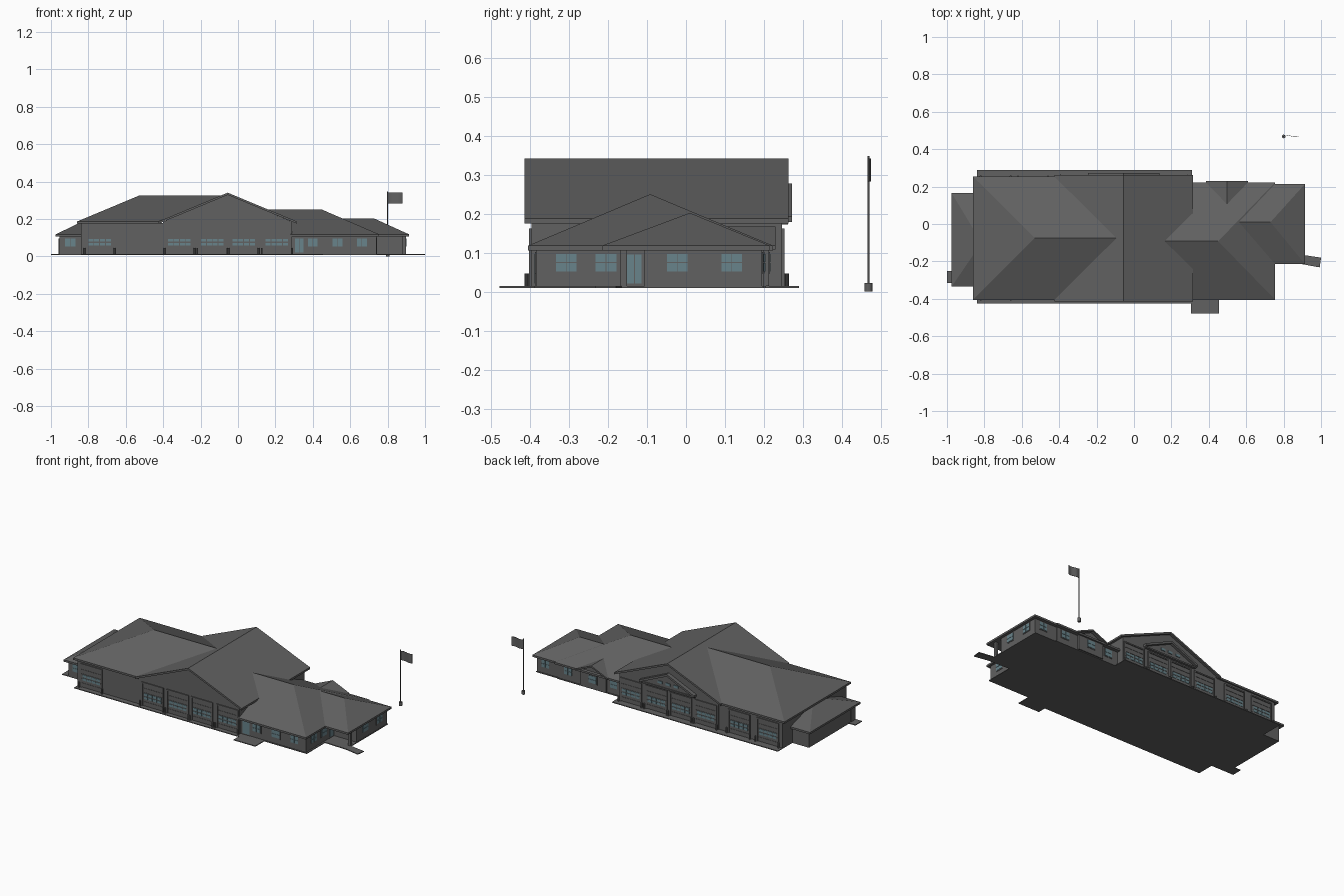
import bpy, bmesh, math

if "Cube" in bpy.data.objects:
    bpy.data.objects.remove(bpy.data.objects["Cube"])

def material(name, c):
    m = bpy.data.materials.new(name)
    m.diffuse_color = (*c, 1)
    m.use_nodes = True
    m.node_tree.nodes["Principled BSDF"].inputs["Base Color"].default_value = m.diffuse_color
    return m

GREY = material("dark_grey", (0.12, 0.12, 0.12))
GLASS = material("glass", (0.14, 0.23, 0.26))

def finish(name, bm, mat):
    bmesh.ops.recalc_face_normals(bm, faces=bm.faces)
    me = bpy.data.meshes.new(name)
    bm.to_mesh(me)
    bm.free()
    me.materials.append(mat)
    ob = bpy.data.objects.new(name, me)
    bpy.context.collection.objects.link(ob)
    return ob

def boxes(name, items, mat=GREY):
    """One object from (x0, x1, y0, y1, z0, z1) boxes."""
    bm = bmesh.new()
    for x0, x1, y0, y1, z0, z1 in items:
        vs = bmesh.ops.create_cube(bm, size=1)["verts"]
        for v in vs:
            v.co = ((x0 + x1) / 2 + v.co.x * (x1 - x0),
                    (y0 + y1) / 2 + v.co.y * (y1 - y0),
                    (z0 + z1) / 2 + v.co.z * (z1 - z0))
    return finish(name, bm, mat)

def prism(name, pts, vec, mat=GREY):
    """Flat outline extruded along a vector."""
    bm = bmesh.new()
    f = bm.faces.new([bm.verts.new(p) for p in pts])
    r = bmesh.ops.extrude_face_region(bm, geom=[f])
    vs = [g for g in r["geom"] if isinstance(g, bmesh.types.BMVert)]
    bmesh.ops.translate(bm, verts=vs, vec=vec)
    return finish(name, bm, mat)

def hip_roof(name, x0, x1, y0, y1, z, ra, rb, t=0.012):
    """Hip roof solid with a fascia of height t; ra and rb are the ridge ends."""
    bm = bmesh.new()
    c = [(x0, y0), (x1, y0), (x1, y1), (x0, y1)]
    lo = [bm.verts.new((x, y, z - t)) for x, y in c]
    hi = [bm.verts.new((x, y, z)) for x, y in c]
    a, b = bm.verts.new(ra), bm.verts.new(rb)
    bm.faces.new(lo)
    for i in range(4):
        j = (i + 1) % 4
        bm.faces.new((lo[i], lo[j], hi[j], hi[i]))
    for f in ((hi[0], hi[1], b, a), (hi[2], hi[3], a, b), (hi[1], hi[2], b), (hi[3], hi[0], a)):
        bm.faces.new(f)
    return finish(name, bm, GREY)

def gable_roof(name, cx, half, ze, zr, y0, y1, t=0.012):
    pts = [(cx - half, y0, ze), (cx, y0, zr), (cx + half, y0, ze),
           (cx + half, y0, ze - t), (cx, y0, zr - t), (cx - half, y0, ze - t)]
    return prism(name, pts, (0, y1 - y0, 0))

def gable_wall(name, cx, half, z0, ze, zr, y0, y1):
    pts = [(cx - half, y0, z0), (cx + half, y0, z0), (cx + half, y0, ze),
           (cx, y0, zr), (cx - half, y0, ze)]
    return prism(name, pts, (0, y1 - y0, 0))

def on_wall(side, plane, u0, u1, d, z0, z1):
    """Box standing out by d from a wall that faces the given side."""
    s = -1 if side in ("front", "left") else 1
    a, b = sorted((plane - s * 0.002, plane + s * d))
    return (u0, u1, a, b, z0, z1) if side in ("front", "back") else (a, b, u0, u1, z0, z1)

G = 0.014  # floor level

# Ground slab and pads
boxes("ground_slab", [(-0.84, 0.31, -0.425, 0.29, 0.009, G), (0.31, 0.75, -0.39, 0.205, 0.009, G),
                      (0.75, 0.90, -0.21, 0.2, 0.009, G), (-0.955, -0.84, -0.315, 0.145, 0.009, G)])
boxes("entry_pads", [(0.305, 0.455, -0.478, -0.385, 0.009, G), (-1.0, -0.95, -0.315, -0.25, 0.009, G)])
prism("porch_walk", [(0.76, -0.21, 0.009), (0.90, -0.215, 0.009), (0.993, -0.232, 0.009),
                     (1.0, -0.18, 0.009), (0.90, -0.165, 0.009), (0.76, -0.165, 0.009)], (0, 0, 0.005))

# Walls
boxes("main_walls", [(-0.84, 0.29, -0.393, 0.243, G, 0.178)])
gable_wall("garage_gable_walls", -0.055, 0.345, G, 0.185, 0.33, -0.397, 0.247)
boxes("right_wing_walls", [(0.28, 0.74, -0.385, 0.2, G, 0.108)])
boxes("far_wing_walls", [(0.70, 0.897, -0.107, 0.195, G, 0.108)])
boxes("left_annex_walls", [(-0.955, -0.82, -0.315, 0.145, G, 0.108)])
gable_wall("dormer_walls", 0.497, 0.09, G, 0.112, 0.153, 0.12, 0.213)

# Roofs
hip_roof("main_hip_roof", -0.86, -0.41, -0.405, 0.253, 0.187, (-0.53, -0.075, 0.325), (-0.08, -0.075, 0.325))
gable_roof("garage_gable_roof", -0.055, 0.37, 0.187, 0.341, -0.415, 0.263)
hip_roof("right_wing_roof", 0.28, 0.755, -0.405, 0.223, 0.118, (0.16, -0.092, 0.25), (0.45, -0.092, 0.25))
hip_roof("far_wing_roof", 0.60, 0.915, -0.215, 0.215, 0.118, (0.54, 0.01, 0.202), (0.73, 0.01, 0.202))
hip_roof("left_annex_roof", -0.975, -0.80, -0.335, 0.165, 0.118, (-0.815, -0.10, 0.195), (-0.80, -0.07, 0.195))
gable_roof("dormer_roof", 0.497, 0.113, 0.118, 0.167, 0.10, 0.23, 0.01)

# Decorative pediment over the rear doors
gable_wall("rear_pediment_wall", -0.055, 0.165, 0.18, 0.19, 0.262, 0.24, 0.255)
gable_roof("rear_pediment_roof", -0.055, 0.19, 0.193, 0.277, 0.24, 0.272, 0.014)
boxes("rear_pediment_sill", [(-0.24, 0.13, 0.24, 0.262, 0.172, 0.181)])
boxes("rear_pediment_vents", [(c - 0.015, c + 0.015, 0.25, 0.259, 0.2, 0.215) for c in (-0.11, -0.055, 0.0)], GLASS)

# Garage doors with frames, panels, window strips and bollards
frames, panels, panes, posts = [], [], [], []

def garage_door(side, plane, c, w=0.136, h=0.14):
    a, b, top = c - w / 2, c + w / 2, G + h
    frames.append(on_wall(side, plane, a - 0.008, a, 0.006, G, top + 0.008))
    frames.append(on_wall(side, plane, b, b + 0.008, 0.006, G, top + 0.008))
    frames.append(on_wall(side, plane, a, b, 0.006, top, top + 0.008))
    n = 5
    for i in range(n):
        panels.append(on_wall(side, plane, a, b, 0.002, G + h * i / n + 0.001, G + h * (i + 1) / n - 0.001))
    for r in (0, 1):
        z = 0.058 + 0.021 * r
        for i in range(4):
            u = a + 0.006 + i * (w - 0.012) / 4
            panes.append(on_wall(side, plane, u + 0.002, u + (w - 0.012) / 4 - 0.002, 0.004, z, z + 0.015))
    out = plane + (-0.012 if side == "front" else 0.012)
    posts.extend([(a - 0.012, out), (b + 0.012, out)])

bays = [-0.313, -0.138, 0.03, 0.207]
for c in [-0.74] + bays:
    garage_door("front", -0.393 if c < -0.5 else -0.397, c)
for c in [-0.74, -0.54] + bays:
    garage_door("back", 0.243 if c < -0.5 else 0.247, c)
boxes("garage_door_frames", frames)
boxes("garage_door_panels", panels)
boxes("garage_door_windows", panes, GLASS)

def cylinders(name, items, seg=10):
    """One object from (x, y, z0, z1, radius) upright cylinders."""
    bm = bmesh.new()
    for x, y, z0, z1, r in items:
        vs = bmesh.ops.create_cone(bm, cap_ends=True, segments=seg, radius1=r, radius2=r, depth=z1 - z0)["verts"]
        bmesh.ops.translate(bm, verts=vs, vec=(x, y, (z0 + z1) / 2))
    return finish(name, bm, GREY)

cylinders("bollards", [(x, y, G, 0.046, 0.005) for x, y in posts])

# Windows and entry doors
trim, glass = [], []

def opening(side, plane, u0, u1, z0=0.051, z1=0.098, cols=2, rows=2):
    trim.append(on_wall(side, plane, u0 - 0.004, u1 + 0.004, 0.002, z0 - 0.004 if z0 > 0.03 else G, z1 + 0.004))
    du, dz = (u1 - u0) / cols, (z1 - z0) / rows
    for i in range(cols):
        for j in range(rows):
            glass.append(on_wall(side, plane, u0 + du * i + 0.001, u0 + du * (i + 1) - 0.001, 0.004,
                                 z0 + dz * j + 0.001, z0 + dz * (j + 1) - 0.001))

for u in (0.372, 0.505, 0.635):
    opening("front", -0.385, u, u + 0.055)
opening("front", -0.385, 0.303, 0.352, 0.02, 0.098, 2, 1)
opening("front", -0.315, -0.925, -0.868)
for u in (-0.335, -0.233):
    opening("right", 0.74, u, u + 0.055)
opening("right", 0.74, -0.152, -0.113, 0.02, 0.096, 2, 1)
for u in (-0.05, 0.09):
    opening("right", 0.897, u, u + 0.055)
opening("back", 0.213, 0.47, 0.525)
opening("back", 0.2, 0.335, 0.385)
opening("back", 0.195, 0.81, 0.865)
opening("back", 0.2, 0.65, 0.705)
boxes("window_trim", trim)
boxes("window_glass", glass, GLASS)
boxes("annex_door", [on_wall("left", -0.955, -0.3, -0.265, 0.004, G, 0.095)])

# Corner porch column
boxes("porch_column", [(0.88, 0.897, -0.168, -0.152, G, 0.108)])

# Flagpole and waving flag
cylinders("flagpole", [(0.80, 0.468, 0, 0.022, 0.01), (0.80, 0.468, 0.02, 0.348, 0.0025)], 12)
n = 10
xs = [0.80 + 0.08 * i / n for i in range(n + 1)]
wave = [0.47 + 0.004 * math.sin(i / n * 2 * math.pi) for i in range(n + 1)]
outline = [(x, y - 0.001, 0.283) for x, y in zip(xs, wave)]
outline += [(x, y + 0.001, 0.283) for x, y in reversed(list(zip(xs, wave)))]
prism("flag", outline, (0, 0, 0.058))
